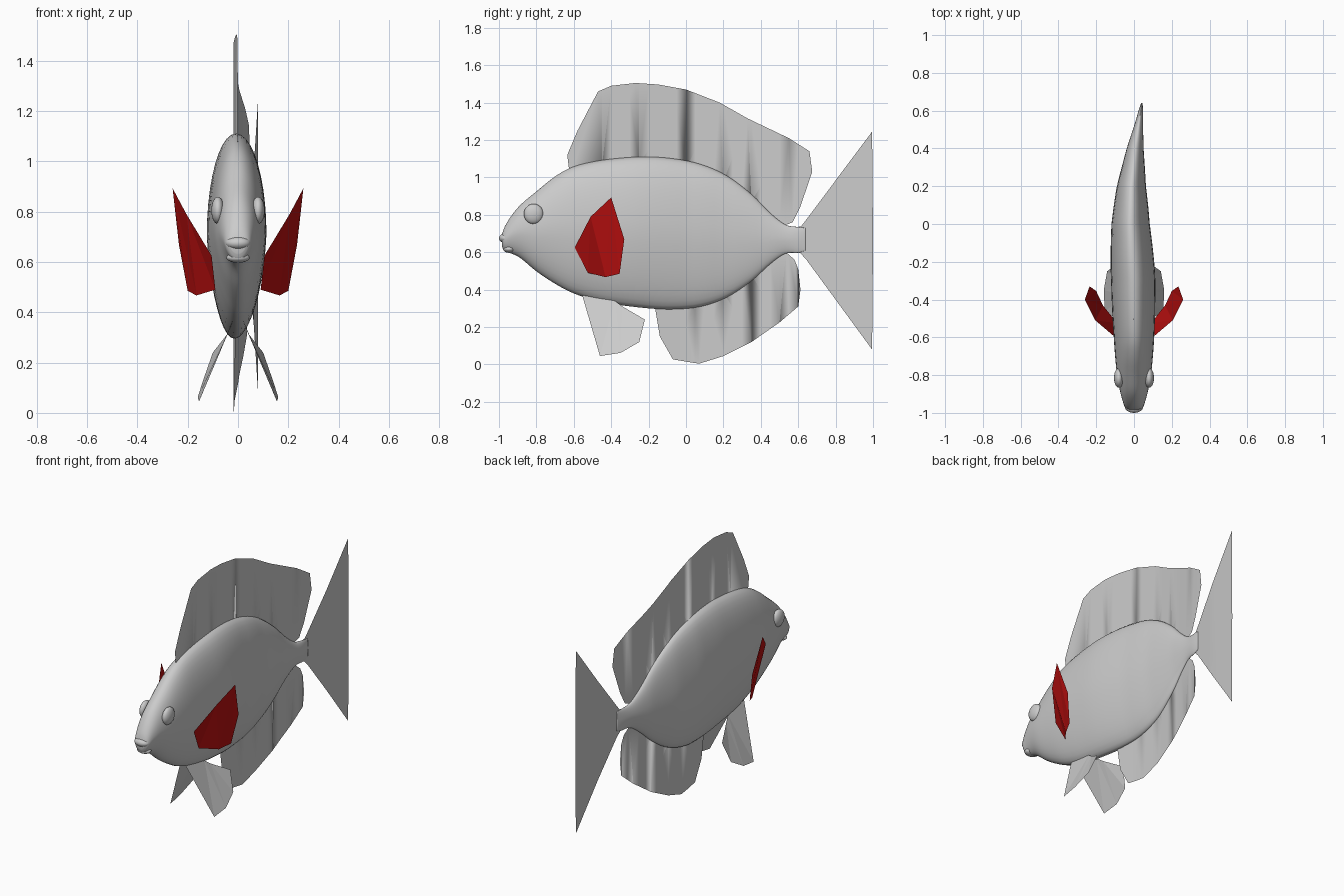
import bpy, bmesh, math
from mathutils import Vector

if "Cube" in bpy.data.objects:
    bpy.data.objects.remove(bpy.data.objects["Cube"])

# Body stations: y, top z, bottom z, half width
BODY = [(-0.985, .69, .635, .030), (-0.97, .735, .605, .048), (-0.93, .80, .592, .062),
        (-0.88, .858, .565, .075), (-0.80, .925, .498, .090), (-0.70, 1.005, .432, .100),
        (-0.60, 1.058, .380, .107), (-0.45, 1.092, .334, .114), (-0.25, 1.11, .305, .117),
        (-0.08, 1.102, .295, .108), (0.08, 1.07, .310, .093), (0.22, 1.008, .360, .074),
        (0.35, .91, .447, .053), (0.45, .81, .537, .036), (0.53, .748, .592, .022),
        (0.60, .735, .597, .012), (0.64, .73, .61, .004)]
# Sideways swimming curve: y, x
SPINE = [(-1.2, 0), (-1, 0), (-.6, 0), (-.3, -.004), (0, -.018), (.2, -.014), (.4, .006),
         (.6, .036), (.8, .063), (1, .08), (1.2, .09)]


def spine(y):
    for a, b in zip(SPINE, SPINE[1:]):
        if y <= b[0]:
            t = (y - a[0]) / (b[0] - a[0])
            return a[1] + (b[1] - a[1]) * t
    return SPINE[-1][1]


def finish(name, bm, smooth=True, mat=None):
    bmesh.ops.recalc_face_normals(bm, faces=bm.faces)
    me = bpy.data.meshes.new(name)
    bm.to_mesh(me)
    bm.free()
    for p in me.polygons:
        p.use_smooth = smooth
    ob = bpy.data.objects.new(name, me)
    bpy.context.collection.objects.link(ob)
    if mat:
        me.materials.append(mat)
    return ob


def catmull(pts, steps):
    vs = [Vector(p) for p in pts]
    out = []
    for i in range(len(vs) - 1):
        p0, p1, p2, p3 = vs[max(i - 1, 0)], vs[i], vs[i + 1], vs[min(i + 2, len(vs) - 1)]
        for k in range(steps):
            t = k / steps
            out.append(0.5 * (2 * p1 + (p2 - p0) * t + (2 * p0 - 5 * p1 + 4 * p2 - p3) * t * t
                              + (3 * p1 - p0 - 3 * p2 + p3) * t ** 3))
    return out + [vs[-1]]


# Body: elliptical rings lofted along the curved spine
bm = bmesh.new()
N = 40
rings = []
for y, top, bot, w in catmull(BODY, 4):
    ring = []
    for i in range(N):
        a = 2 * math.pi * i / N
        s = math.sin(a)
        keel = 1 - 0.15 * max(0, -s)
        ring.append(bm.verts.new((spine(y) + w * math.cos(a) * keel, y,
                                  (top + bot) / 2 + (top - bot) / 2 * s)))
    rings.append(ring)
for r, q in zip(rings, rings[1:]):
    for i in range(N):
        bm.faces.new((r[i], r[(i + 1) % N], q[(i + 1) % N], q[i]))
bm.faces.new(rings[0])
bm.faces.new(rings[-1])
finish("body", bm)


def ellipsoid(name, loc, size):
    bm = bmesh.new()
    bmesh.ops.create_uvsphere(bm, u_segments=24, v_segments=14, radius=1)
    for v in bm.verts:
        v.co = Vector(loc) + Vector([c * s for c, s in zip(v.co, size)])
    return finish(name, bm)


# Lips and eyes
ellipsoid("upper_lip", (0, -.963, .675), (.050, .037, .027))
ellipsoid("lower_lip", (0, -.945, .617), (.046, .033, .020))
for side, sx in (("left", -1), ("right", 1)):
    ellipsoid(side + "_eye", (sx * .080, -.815, .805), (.026, .052, .054))


def median_fin(name, outline):
    """Flat outline in y, z, sliced and bent along the spine."""
    bm = bmesh.new()
    bm.faces.new([bm.verts.new((0, y, z)) for y, z in outline])
    bmesh.ops.triangulate(bm, faces=bm.faces)
    for k in range(-9, 20):
        bmesh.ops.bisect_plane(bm, geom=bm.verts[:] + bm.edges[:] + bm.faces[:],
                               plane_co=(0, k * .05, 0), plane_no=(0, 1, 0))
    for v in bm.verts:
        v.co.x = spine(v.co.y)
    return finish(name, bm)


# Fins on the centre line
median_fin("dorsal_fin", [
    (-.62, 1.0), (-.635, 1.12), (-.58, 1.25), (-.47, 1.46), (-.40, 1.49), (-.27, 1.505),
    (-.15, 1.497), (0, 1.47), (.18, 1.40), (.33, 1.315), (.55, 1.21), (.66, 1.14), (.675, 1.03),
    (.61, .84), (.57, .76), (.53, .745), (.49, .74), (.35, .87), (.2, .98), (0, 1.05),
    (-.25, 1.07), (-.45, 1.05)])
median_fin("anal_fin", [
    (-.17, .33), (-.14, .15), (-.07, .027), (.07, .004), (.2, .045), (.35, .12), (.5, .225),
    (.6, .31), (.612, .40), (.6, .51), (.58, .56), (.535, .60), (.48, .60), (.35, .48),
    (.2, .39), (.05, .34)])
median_fin("tail_fin", [
    (.55, .73), (.615, .738), (.64, .77), (.995, 1.245), (1.0, .66), (.995, .08),
    (.64, .565), (.61, .596), (.55, .61)])


def paired_fin(name, pts, mat=None):
    bm = bmesh.new()
    bm.faces.new([bm.verts.new(p) for p in pts])
    bmesh.ops.triangulate(bm, faces=bm.faces)
    ob = finish(name, bm, False, mat)
    mod = ob.modifiers.new("mirror", 'MIRROR')
    mod.use_mirror_merge = False
    return ob


# Paired fins: red pectorals and grey pelvics
red = bpy.data.materials.new("fin_red")
red.diffuse_color = (.5, .005, .005, 1)
red.use_nodes = True
red.node_tree.nodes["Principled BSDF"].inputs["Base Color"].default_value = red.diffuse_color
paired_fin("pectoral_fins", [
    (.105, -.595, .625), (.205, -.51, .79), (.26, -.40, .893), (.235, -.33, .67),
    (.20, -.355, .485), (.165, -.43, .467), (.09, -.525, .49)], red)
paired_fin("pelvic_fins", [
    (.02, -.555, .37), (.155, -.46, .045), (.16, -.35, .062), (.142, -.25, .12),
    (.10, -.22, .24), (.045, -.34, .31), (.03, -.38, .34)])
